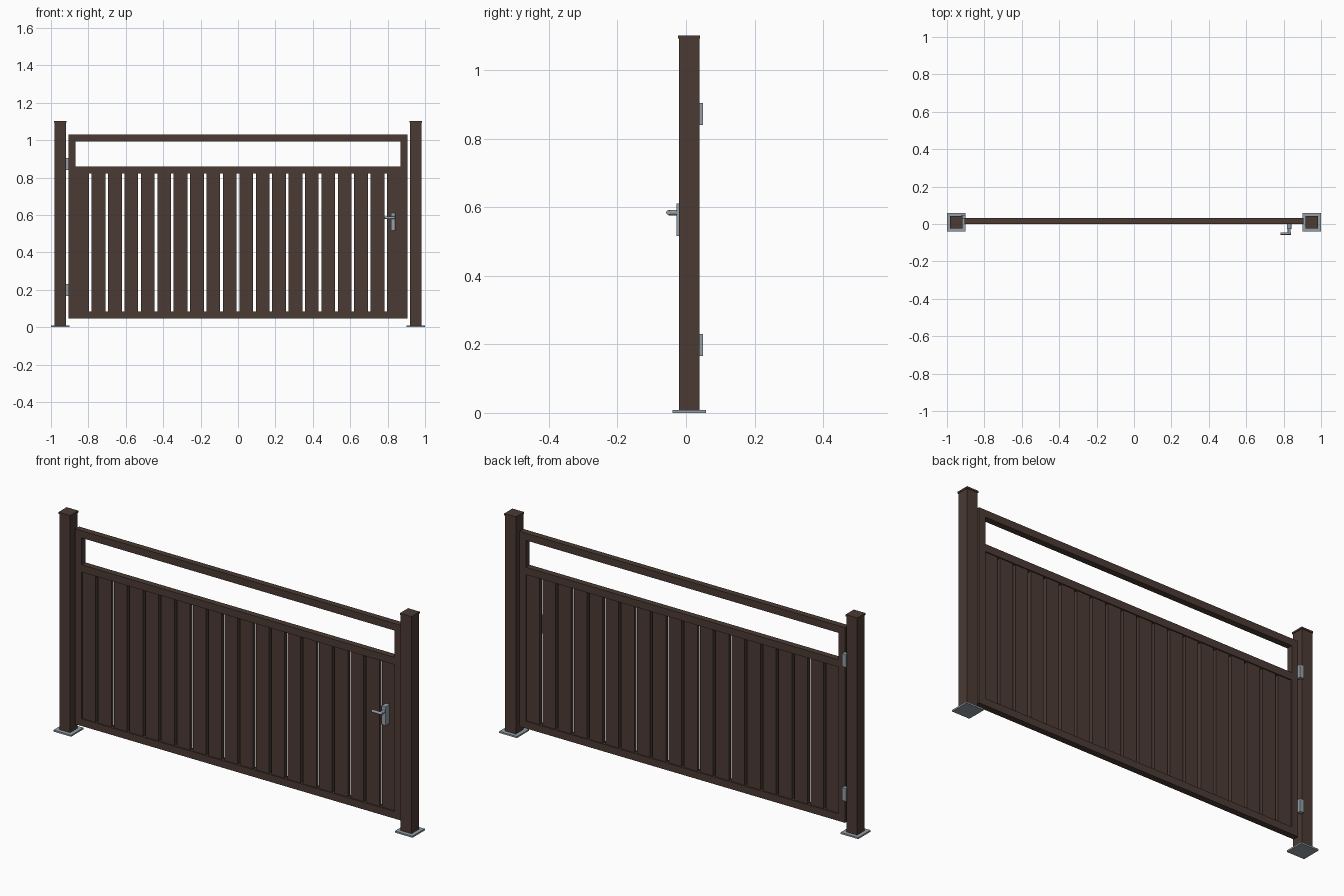
import bpy, math
from mathutils import Vector

if "Cube" in bpy.data.objects:
    bpy.data.objects.remove(bpy.data.objects["Cube"])


def material(name, rgb):
    m = bpy.data.materials.new(name)
    m.diffuse_color = (*rgb, 1)
    m.use_nodes = True
    m.node_tree.nodes["Principled BSDF"].inputs["Base Color"].default_value = m.diffuse_color
    return m


BROWN = material("dark brown paint", (0.070, 0.043, 0.034))
STEEL = material("grey steel", (0.30, 0.35, 0.39))


def box(name, x, y, z, mat, bevel=0):
    """Box from (min, max) ranges on each axis."""
    bpy.ops.mesh.primitive_cube_add(size=1, location=[sum(r) / 2 for r in (x, y, z)])
    o = bpy.context.object
    o.name = name
    o.scale = [r[1] - r[0] for r in (x, y, z)]
    bpy.ops.object.transform_apply(location=False, rotation=False, scale=True)
    o.data.materials.append(mat)
    if bevel:
        b = o.modifiers.new("bevel", 'BEVEL')
        b.width, b.segments = bevel, 2
    return o


def rod(name, a, b, r, mat):
    """Round bar between two points."""
    a, b = Vector(a), Vector(b)
    bpy.ops.mesh.primitive_cylinder_add(vertices=24, radius=r, depth=(b - a).length,
                                        location=(a + b) / 2)
    o = bpy.context.object
    o.name = name
    o.rotation_euler = (b - a).to_track_quat('Z', 'Y').to_euler()
    o.data.materials.append(mat)
    bpy.ops.object.shade_smooth_by_angle(angle=math.radians(40))


# posts with base plates and caps
PX, PY = 0.95, 0.009
for side, s in (("left", -1), ("right", 1)):
    def square(name, h, z, mat):
        box(side + name, (s * PX - h, s * PX + h), (PY - h, PY + h), z, mat)
    square("_base_plate", 0.049, (0, 0.008), STEEL)
    square("_post", 0.030, (0.008, 1.093), BROWN)
    square("_post_cap", 0.0325, (1.093, 1.102), BROWN)

# gate frame
W, T, GY = 0.906, 0.036, (0.0, 0.031)
for side, s in (("left", -1), ("right", 1)):
    box(side + "_stile", sorted((s * W, s * (W - T))), GY, (0.047, 1.029), BROWN)
IN = W - T
for name, z in (("bottom_rail", (0.047, 0.083)), ("middle_rail", (0.821, 0.858)),
                ("top_rail", (0.993, 1.029))):
    box(name, (-IN, IN), GY, z, BROWN)

# vertical slats, slightly recessed in the frame
N, GAP = 20, 0.0145
w = (2 * IN - (N - 1) * GAP) / N
for i in range(N):
    x = -IN + i * (w + GAP)
    box(f"slat_{i + 1:02d}", (x, x + w), (0.006, 0.025), (0.083, 0.821), BROWN)

# hinges in the gap on the left, behind the gate
for name, z in (("lower_hinge", (0.166, 0.231)), ("upper_hinge", (0.840, 0.905))):
    box(name, (-0.924, -0.902), (0.029, 0.049), z, STEEL)

# latch handle on the front of the right-hand side
box("handle_plate", (0.818, 0.841), (-0.028, 0.006), (0.516, 0.612), STEEL, 0.002)
rod("handle_spindle", (0.830, -0.026, 0.585), (0.830, -0.051, 0.585), 0.008, STEEL)
rod("handle_lever", (0.783, -0.051, 0.585), (0.840, -0.051, 0.585), 0.0068, STEEL)
